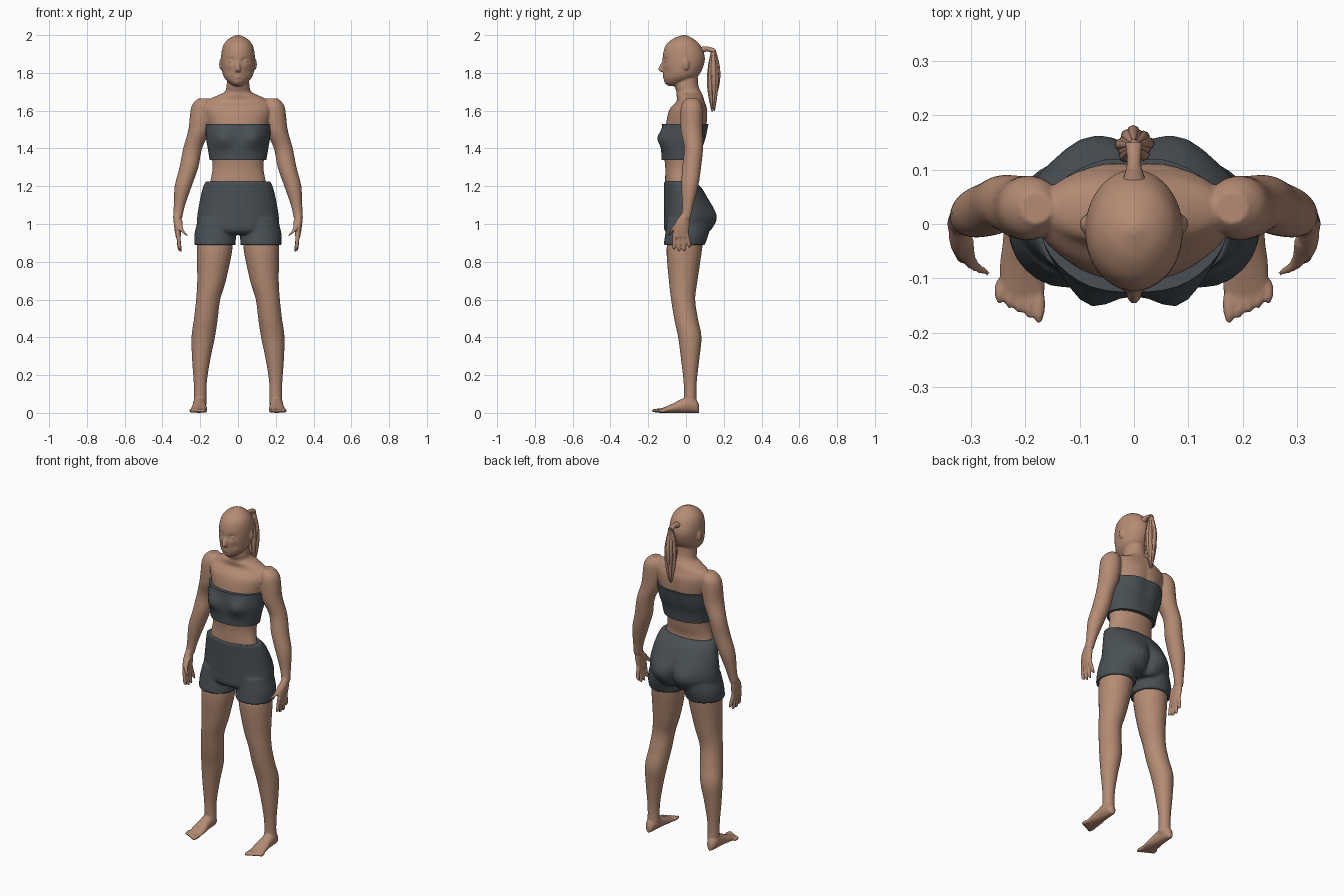
import bpy, bmesh, math, random
from mathutils import Matrix

random.seed(4)
default_cube = bpy.data.objects.get("Cube")
if default_cube:
    bpy.data.objects.remove(default_cube, do_unlink=True)


def material(name, colour):
    mat = bpy.data.materials.new(name)
    mat.use_nodes = True
    mat.diffuse_color = (*colour, 1)
    shader = mat.node_tree.nodes["Principled BSDF"]
    shader.inputs["Base Color"].default_value = (*colour, 1)
    return mat


skin = material("warm skin", (.46, .26, .175))
cloth = material("slate cloth", (.066, .08, .09))


def spline(rings, steps):
    """Interpolate a list of rings smoothly."""
    padded = [rings[0], *rings, rings[-1]]
    for before, start, end, after in zip(padded, padded[1:], padded[2:], padded[3:]):
        for step in range(steps):
            t = step / steps
            ease = t * t * (3 - 2 * t)
            leave, arrive = t * (1 - t) ** 2 / 2, t * t * (t - 1) / 2
            yield [q + ease * (r - q) + leave * (r - p) + arrive * (s - q)
                   for p, q, r, s in zip(before, start, end, after)]
    yield rings[-1]


def loft(bm, rings, side=1, along_y=False, sides=40, steps=6):
    """Skin elliptical rings (x, y, z, half width, half depth) into a closed tube."""
    loops = []
    for x, y, z, width, depth in spline(rings, steps):
        loop = []
        for k in range(sides):
            angle = math.tau * k / sides
            across, along = width * math.cos(angle), depth * math.sin(angle)
            place = (y, z + along) if along_y else (y + along, z)
            loop.append(bm.verts.new((side * (x + across), *place)))
        loops.append(loop)
    for lower, upper in zip(loops, loops[1:]):
        for k in range(sides):
            bm.faces.new((lower[k - 1], lower[k], upper[k], upper[k - 1]))
    bm.faces.new(loops[0])
    bm.faces.new(loops[-1])


def trunk(bm, levels):
    """Central form from levels (z, half width, front y, back y)."""
    loft(bm, [(0, (front + back) / 2, z, width, (back - front) / 2)
              for z, width, front, back in levels])


def limb(bm, joints, side, sides=24):
    """Round limb from joints (x, y, z, radius)."""
    loft(bm, [(*joint, joint[-1]) for joint in joints], side, sides=sides)


def blob(bm, centre, radii):
    shape = Matrix.Translation(centre) @ Matrix.Diagonal((*radii, 1))
    bmesh.ops.create_uvsphere(bm, u_segments=16, v_segments=10, radius=1, matrix=shape)


def push(bm, centre, radii, depth):
    """Soft bulge or hollow along y."""
    for vert in bm.verts:
        gap = sum(((p - c) / r) ** 2 for p, c, r in zip(vert.co, centre, radii))
        vert.co.y += depth * math.exp(-gap)


def finish(bm, name, mat, voxel=None):
    bmesh.ops.recalc_face_normals(bm, faces=bm.faces)
    mesh = bpy.data.meshes.new(name)
    bm.to_mesh(mesh)
    bm.free()
    mesh.materials.append(mat)
    obj = bpy.data.objects.new(name, mesh)
    bpy.context.collection.objects.link(obj)
    bpy.ops.object.select_all(action="DESELECT")
    obj.select_set(True)
    bpy.context.view_layer.objects.active = obj
    bpy.ops.object.shade_smooth_by_angle(angle=math.radians(50))
    if voxel:
        fuse = obj.modifiers.new("fuse", "REMESH")
        fuse.mode = "VOXEL"
        fuse.voxel_size = voxel
        fuse.use_smooth_shade = True
        soften = obj.modifiers.new("soften", "SMOOTH")
        soften.factor = .5
        soften.iterations = 3


# Head with hollowed eye sockets and a raised chin
body = bmesh.new()
trunk(body, [
    (1.73, .02, -.09, -.02), (1.75, .05, -.11, .01), (1.79, .08, -.12, .07),
    (1.87, .09, -.125, .1), (1.94, .08, -.11, .08), (1.98, .05, -.07, .04), (2, .01, -.02, 0)])
for side in (1, -1):
    push(body, (side * .036, -.11, 1.865), (.02, .05, .013), .013)
    push(body, (side * .05, -.1, 1.81), (.02, .05, .02), .005)
push(body, (0, -.1, 1.75), (.02, .05, .015), -.005)

# Nose, lips, eyes and ears
trunk(body, [(1.87, .01, -.12, -.1), (1.82, .014, -.147, -.1), (1.805, .016, -.13, -.1)])
for z in (1.776, 1.788):
    blob(body, (0, -.113, z), (.02, .01, .006))
for side in (1, -1):
    blob(body, (side * .036, -.1, 1.862), (.015, .013, .01))
    blob(body, (side * .09, 0, 1.845), (.01, .016, .03))

# Neck, shoulders and torso
trunk(body, [
    (.95, .12, -.08, .08), (1.1, .17, -.1, .1), (1.21, .15, -.11, .04),
    (1.3, .135, -.11, .05), (1.4, .145, -.12, .07), (1.5, .155, -.11, .11),
    (1.6, .18, -.09, .115), (1.65, .165, -.05, .1), (1.68, .11, -.05, .09),
    (1.7, .07, -.05, .08), (1.74, .06, -.06, .065), (1.85, .05, -.04, .06)])
push(body, (0, .12, 1.5), (.03, .06, .13), -.01)

for side in (1, -1):
    # Arm and palm
    limb(body, [
        (.18, .03, 1.665, .03), (.19, .03, 1.62, .057), (.205, .03, 1.5, .058),
        (.24, .04, 1.4, .05), (.26, .03, 1.3, .05), (.29, .02, 1.2, .045),
        (.31, .01, 1.1, .03), (.32, 0, 1.03, .024)], side)
    loft(body, [
        (.32, 0, 1.06, .02, .02), (.32, -.02, 1, .02, .04), (.316, -.03, .93, .013, .04)], side)

    # Fingers and thumb
    for i, length in enumerate((.09, .1, .1, .08)):
        root, tip = .021 * i - .06, .027 * i - .064
        limb(body, [(.317, root, .95, .011), (.31, tip, .97 - length, .01),
                    (.303, tip, .955 - length, .005)], side, sides=12)
    limb(body, [(.31, -.03, 1.02, .015), (.3, -.07, .97, .012),
                (.27, -.09, .94, .006)], side, sides=12)

    # Leg
    limb(body, [
        (.2, .022, .04, .034), (.2, .022, .15, .034), (.195, .022, .28, .048),
        (.184, .02, .4, .062), (.17, 0, .5, .063), (.158, -.015, .6, .064),
        (.14, -.015, .7, .076), (.125, -.01, .85, .093), (.12, 0, .95, .095)], side)

    # Foot resting on its sole, and toes
    loft(body, [(.205, y, height / 2, width, height / 2) for y, width, height in (
        (.07, .01, .04), (.055, .025, .07), (.02, .033, .09), (-.03, .036, .07),
        (-.08, .042, .045), (-.14, .04, .02))], side, along_y=True)
    for i in range(5):
        size = .9 ** i
        blob(body, (side * (.175 + .018 * i), .006 * i - .147, .012),
             (.012 * size ** .5, .038 * size, .011))
finish(body, "body", skin, voxel=.005)

# Bandeau top
top = bmesh.new()
trunk(top, [(1.34, .15, -.13, .08), (1.4, .16, -.13, .09),
            (1.46, .17, -.125, .11), (1.53, .173, -.125, .125)])
for side in (1, -1):
    push(top, (side * .085, -.12, 1.455), (.055, .08, .05), -.04)
push(top, (0, .12, 1.5), (.03, .06, .15), -.01)
finish(top, "bandeau_top", cloth)

# Shorts with a cleft seat
shorts = bmesh.new()
trunk(shorts, [
    (.945, .19, -.09, .1), (.97, .215, -.115, .12), (1.03, .217, -.117, .137),
    (1.1, .207, -.117, .127), (1.18, .19, -.117, .09), (1.225, .173, -.118, .05)])
for side in (1, -1):
    limb(shorts, [(.122, -.01, .888, .109), (.12, 0, .95, .11), (.11, 0, 1.03, .1)], side)
    push(shorts, (side * .085, .13, 1.03), (.075, .09, .085), .034)
push(shorts, (0, .14, 1), (.02, .08, .09), -.03)
finish(shorts, "shorts", cloth, voxel=.007)

# Ponytail: a gathered root and tapering strands
tail = bmesh.new()
loft(tail, [(0, .075, 1.915, .024, .022), (0, .11, 1.927, .013, .013),
            (0, .15, 1.915, .016, .015)], along_y=True, sides=16)
strands = 22
for i in range(strands):
    angle, spread = i * 2.4, .027 * math.sqrt(i / strands)
    length = random.uniform(.25, .335)
    path = []
    for step in range(6):
        t = step / 5
        bulge = .3 + .7 * math.sin(math.pi * t)
        path.append((spread * bulge * math.cos(angle),
                     .145 + spread * bulge * math.sin(angle),
                     1.925 - length * t, .012 * bulge))
    limb(tail, path, 1, sides=8)
finish(tail, "ponytail", skin)
